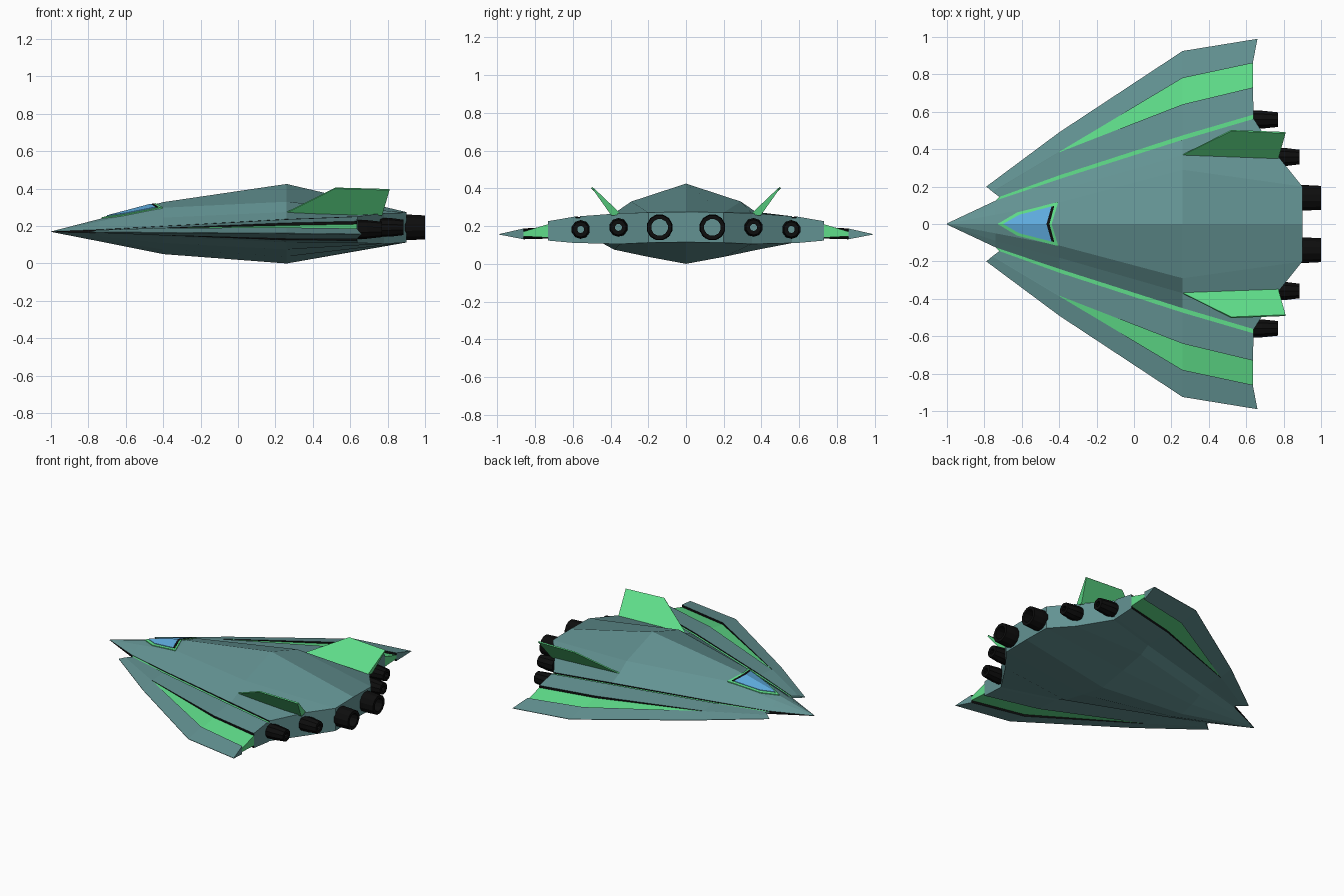
import bpy, bmesh, math

if "Cube" in bpy.data.objects:
    bpy.data.objects.remove(bpy.data.objects["Cube"])

def material(name, rgb):
    m = bpy.data.materials.new(name)
    m.diffuse_color = (*rgb, 1)
    m.use_nodes = True
    m.node_tree.nodes["Principled BSDF"].inputs["Base Color"].default_value = m.diffuse_color
    return m

MATS = [material("teal hull", (0.125, 0.29, 0.29)), material("green trim", (0.115, 0.73, 0.255)),
        material("black metal", (0.004, 0.004, 0.004)), material("blue glass", (0.115, 0.42, 0.75))]
TEAL, GREEN, BLACK, BLUE = range(4)

def finish(name, bm, mirror):
    bmesh.ops.remove_doubles(bm, verts=bm.verts, dist=0.0004)
    bmesh.ops.recalc_face_normals(bm, faces=bm.faces)
    me = bpy.data.meshes.new(name)
    bm.to_mesh(me)
    bm.free()
    for m in MATS:
        me.materials.append(m)
    ob = bpy.data.objects.new(name, me)
    bpy.context.collection.objects.link(ob)
    if mirror:
        mod = ob.modifiers.new("mirror", "MIRROR")
        mod.use_axis = (False, True, False)
        mod.use_mirror_merge = False
    return ob

def slab(name, top, bottom, mat=TEAL, inner=None, outer=None, ends=None, under=None, mirror=True):
    """Closed solid between two grids of points, one row per station along x."""
    pick = lambda v: mat if v is None else v
    bm = bmesh.new()
    T, B = [[[bm.verts.new(p) for p in row] for row in g] for g in (top, bottom)]
    def face(vs, m):
        bm.faces.new(vs).material_index = m
    n, k = len(T), len(T[0])
    for i in range(n - 1):
        for j in range(k - 1):
            for g, m in ((T, mat), (B, pick(under))):
                face((g[i][j], g[i][j+1], g[i+1][j+1], g[i+1][j]), m)
        for j, m in ((0, pick(inner)), (k - 1, pick(outer))):
            face((T[i][j], T[i+1][j], B[i+1][j], B[i][j]), m)
    for i in (0, n - 1):
        for j in range(k - 1):
            face((T[i][j], T[i][j+1], B[i][j+1], B[i][j]), pick(ends))
    return finish(name, bm, mirror)

# Main hull: half sections from centre line to edge, mirrored into full rows
def full(row):
    return [(x, -y, z) for x, y, z in row[:0:-1]] + row

hull_top = [
    [(-1, y * 0.001, 0.171) for y in range(5)],
    [(-.74, 0, .238), (-.74, .05, .225), (-.74, .09, .203), (-.74, .125, .181)],
    [(-.4, 0, .328), (-.4, .115, .298), (-.4, .18, .245), (-.4, .24, .2)],
    [(.26, 0, .425), (.26, .29, .33), (.26, .37, .275), (.26, .45, .237)],
    [(.9, 0, .275), (.9, .2, .272), (.78, .35, .268), (.64, .562, .252)]]
hull_bottom = [
    [(-1, y * 0.001, 0.169) for y in range(5)],
    [(-.74, 0, .118), (-.74, .05, .13), (-.74, .09, .147), (-.74, .125, .163)],
    [(-.4, 0, .05), (-.4, .1, .075), (-.4, .18, .11), (-.4, .24, .145)],
    [(.26, 0, 0), (.26, .2, .037), (.26, .38, .075), (.26, .45, .113)],
    [(.9, 0, .115), (.9, .2, .112), (.78, .35, .105), (.64, .562, .11)]]
hull_top[0], hull_bottom[0] = hull_top[0][:4], hull_bottom[0][:4]
slab("main_hull", [full(r) for r in hull_top], [full(r) for r in hull_bottom],
     inner=BLACK, outer=BLACK, ends=TEAL, mirror=False)

# Wing stations: (x, y, top z, bottom z) at root, trench inside, trench outside, tip
wing = [
    [(-.72, .145, .18, .163), (-.755, .171, .178, .164), (-.757, .173, .178, .164), (-.79, .2, .169, .166)],
    [(-.4, .26, .199, .146), (-.4, .383, .19, .15), (-.4, .386, .19, .15), (-.4, .49, .166, .163)],
    [(.26, .474, .236, .114), (.26, .64, .217, .125), (.26, .78, .192, .132), (.26, .925, .162, .159)],
    [(.64, .585, .251, .11), (.635, .73, .226, .123), (.635, .86, .187, .13), (.66, .99, .158, .155)]]

def wing_part(name, a, b, dip=0.0, dip_b=0.0, **kw):
    top = [[(p[0], p[1], p[2] - dip) for p in (s[a], s[b])] for s in wing]
    bot = [[(p[0], p[1], p[3] + dip_b) for p in (s[a], s[b])] for s in wing]
    slab(name, top, bot, **kw)

wing_part("wing_inner_panel", 0, 1, inner=BLACK, outer=BLACK)
wing_part("wing_outer_panel", 2, 3, inner=BLACK, outer=TEAL)

# Sunken green band between the two wing panels
trench = [wing[1], wing[2], wing[3]]
dips = [.002, .014, .016]
slab("wing_green_band",
     [[(p[0], p[1], p[2] - d) for p in s[1:3]] for s, d in zip(trench, dips)],
     [[(p[0], p[1], p[3] + d) for p in s[1:3]] for s, d in zip(trench, dips)], GREEN)
slab("wing_front_joint",
     [[(p[0], p[1], p[2]) for p in s[1:3]] for s in wing[:2]],
     [[(p[0], p[1], p[3]) for p in s[1:3]] for s in wing[:2]])

# Green seam strip between hull and wing
edge = [((-.74, .125, .181), (-.74, .125, .163))] + [(hull_top[i][3], hull_bottom[i][3]) for i in (2, 3, 4)]
slab("seam_strip",
     [[(e[0][0], e[0][1], e[0][2] - d), (s[0][0], s[0][1], s[0][2] - d)]
      for e, s, d in zip(edge, wing, (.002, .005, .008, .008))],
     [[e[1], (s[0][0], s[0][1], s[0][3])] for e, s in zip(edge, wing)],
     GREEN, ends=TEAL, under=TEAL)

# Slanted tail fins, thick at the root and thin at the tip
slab("tail_fin",
     [[(.26, .368, .276), (.52, .497, .406)], [(.77, .342, .262), (.81, .485, .398)]],
     [[(.26, .372, .27), (.52, .503, .401)], [(.77, .395, .255), (.81, .492, .392)]], GREEN)

# Cockpit canopy: thin stacked plates that follow the nose slope
def plate(name, pts, lift, mat):
    z = lambda x, y: .17 + (x + 1) * .2635 - .26 * y + lift
    a, b, c, d = pts
    grid = lambda o: [[(x, y, z(x, y) + o) for x, y in row] for row in ((a, b), (d, c))]
    slab(name, grid(0), grid(-.008), mat)

plate("canopy_rim", [(-.73, 0), (-.625, .062), (-.405, .118), (-.44, 0)], .005, GREEN)
plate("canopy_shadow_gap", [(-.69, 0), (-.605, .047), (-.426, .097), (-.452, 0)], .007, BLACK)
plate("canopy_glass", [(-.70, 0), (-.615, .049), (-.441, .094), (-.468, 0)], .009, BLUE)

# Engine nozzles: tapered tubes along x
def engine(name, x0, x1, y, z, r0, r1, hole, sides=10):
    bm = bmesh.new()
    prof = [(x0, r0), (x0 + .45 * (x1 - x0), r0), (x1, r1), (x1, hole), (x0 + .03, hole)]
    rings = []
    for x, r in prof:
        rings.append([bm.verts.new((x, y + r * math.cos(a), z + r * math.sin(a)))
                      for a in (2 * math.pi * (i + .5) / sides for i in range(sides))])
    for p, q in zip(rings, rings[1:]):
        for i in range(sides):
            j = (i + 1) % sides
            bm.faces.new((p[i], p[j], q[j], q[i])).material_index = BLACK
    bm.faces.new(rings[0]).material_index = BLACK
    bm.faces.new(rings[-1]).material_index = BLACK if hole > .03 else TEAL
    finish(name, bm, True)

engine("main_engine", .87, 1.0, .14, .193, .07, .066, .045, 12)
engine("middle_engine", .76, .885, .358, .193, .05, .041, .019)
engine("outer_engine", .62, .77, .558, .182, .05, .041, .019)
